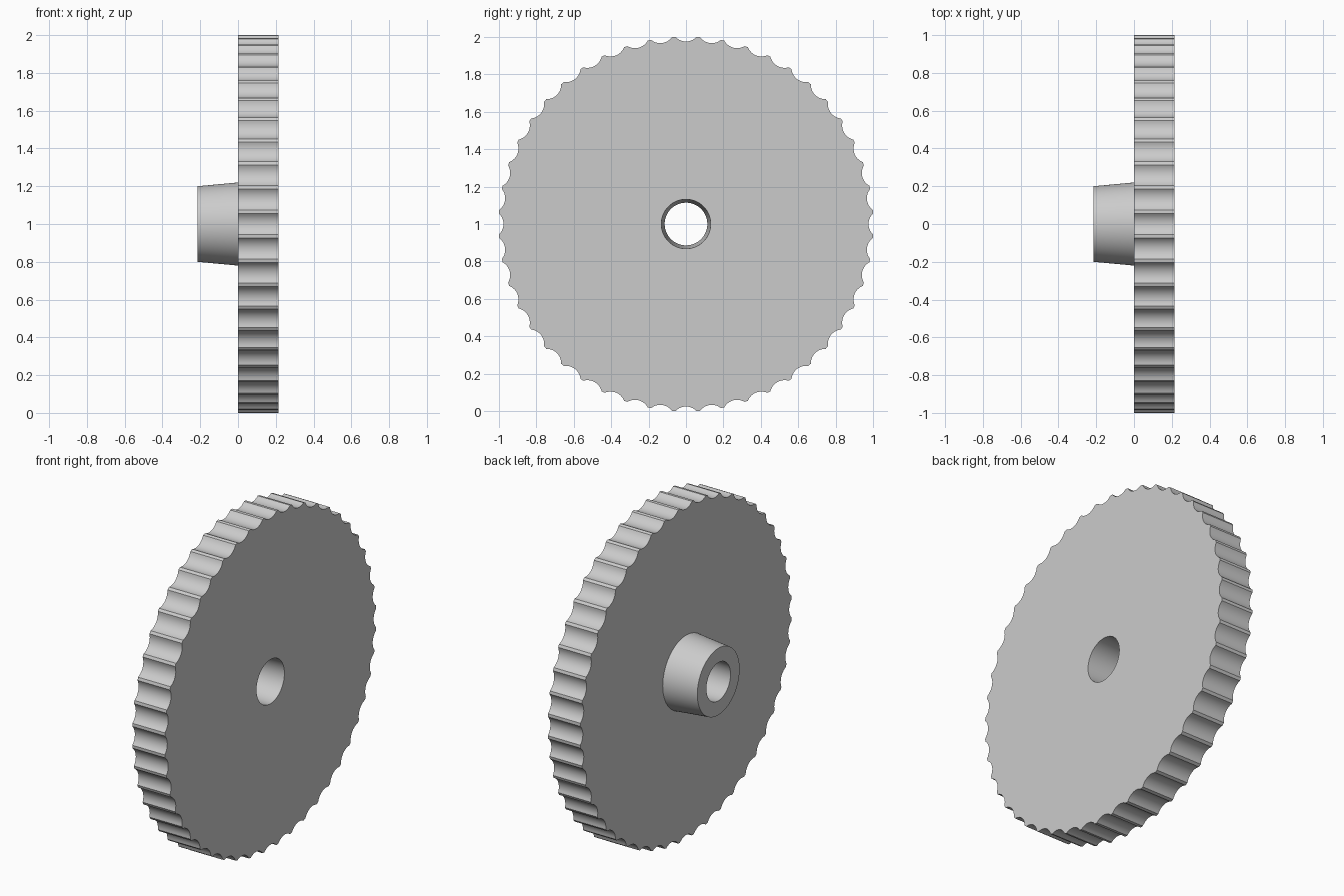
import bpy
import bmesh
import math

if "Cube" in bpy.data.objects:
    bpy.data.objects.remove(bpy.data.objects["Cube"])

TEETH = 48
STEPS = 10             # arc segments in each scalloped groove
TIP_HALF = 0.009       # half angle of a tooth tip land
PITCH = 2 * math.pi / TEETH

grey = bpy.data.materials.new("light_grey")
grey.diffuse_color = (0.6, 0.6, 0.6, 1)
grey.use_nodes = True
grey.node_tree.nodes["Principled BSDF"].inputs["Base Color"].default_value = grey.diffuse_color


def groove_points():
    """Points (radial, tangential) of one concave groove between two tips."""
    a = PITCH / 2 - TIP_HALF
    tip_r, bottom = 1.0016, 0.976
    half = tip_r * math.sin(a)
    sag = tip_r * math.cos(a) - bottom
    r = (half * half + sag * sag) / (2 * sag)
    phi = math.asin(half / r)
    ts = [phi * (2 * i / STEPS - 1) for i in range(STEPS + 1)]
    return [(bottom + r - r * math.cos(t), r * math.sin(t)) for t in ts]


# Toothed outline in the y-z plane
rim = []
for k in range(TEETH):
    c, s = math.cos(k * PITCH), math.sin(k * PITCH)
    rim += [(u * c - v * s, u * s + v * c) for u, v in groove_points()]


def ring(radius):
    """Circle with as many points as the rim, so loops bridge one to one."""
    n = len(rim)
    off = -PITCH / 2 + TIP_HALF
    return [(radius * math.cos(off + 2 * math.pi * i / n),
             radius * math.sin(off + 2 * math.pi * i / n)) for i in range(n)]


def bridge_loops(name, loops):
    """Skin a sequence of (x, outline) loops with quads."""
    bm = bmesh.new()
    rows = [[bm.verts.new((x, y, z + 1)) for y, z in pts] for x, pts in loops]
    n = len(rim)
    for a, b in zip(rows, rows[1:]):
        for i in range(n):
            j = (i + 1) % n
            bm.faces.new((a[i], b[i], b[j], a[j]))
    me = bpy.data.meshes.new(name)
    bm.to_mesh(me)
    bm.free()
    me.materials.append(grey)
    ob = bpy.data.objects.new(name, me)
    bpy.context.collection.objects.link(ob)
    bpy.ops.object.select_all(action='DESELECT')
    ob.select_set(True)
    bpy.context.view_layer.objects.active = ob
    bpy.ops.object.shade_smooth_by_angle(angle=math.radians(20))
    return ob


W = 0.215  # half of the overall width

# Toothed wheel with the front part of the tapered bore
bridge_loops("gear_wheel", [(0, ring(0.123)), (W, ring(0.132)), (W, rim),
                            (0, rim), (0, ring(0.22))])

# Tapered hub with the rear part of the bore
bridge_loops("hub", [(0, ring(0.22)), (-W, ring(0.2)),
                     (-W, ring(0.114)), (0, ring(0.123))])
